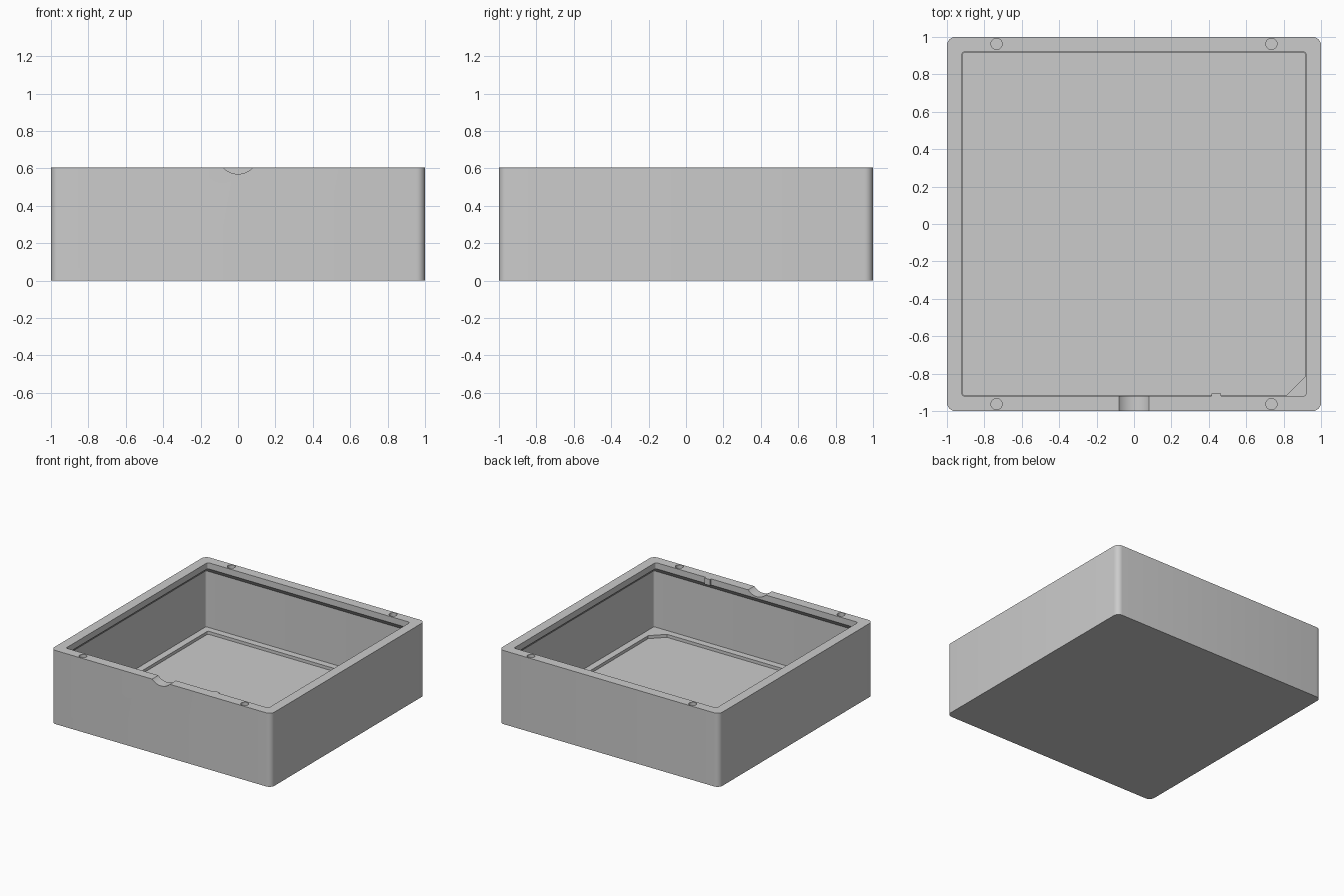
import bpy, bmesh, math

cube = bpy.data.objects.get("Cube")
if cube:
    bpy.data.objects.remove(cube, do_unlink=True)

HEIGHT = 0.605
LIP, RECESS, LEDGE = 0.92, 0.97, 0.915   # half widths of the opening, cavity and ledge
LEDGE_TOP, FLOOR = 0.045, 0.02

grey = bpy.data.materials.new("plain grey")
grey.use_nodes = True
grey.diffuse_color = (0.6, 0.6, 0.6, 1)
grey.node_tree.nodes["Principled BSDF"].inputs["Base Color"].default_value = (0.6, 0.6, 0.6, 1)


def finish(name, bm):
    bmesh.ops.recalc_face_normals(bm, faces=bm.faces)
    mesh = bpy.data.meshes.new(name)
    bm.to_mesh(mesh)
    bm.free()
    mesh.materials.append(grey)
    obj = bpy.data.objects.new(name, mesh)
    bpy.context.collection.objects.link(obj)
    return obj


def rounded_ring(bm, half, radius, z, steps=6):
    """Ring of vertices on a square with rounded corners."""
    ring = []
    for corner in range(4):
        mid = math.radians(45 + 90 * corner)
        cx = math.copysign(half - radius, math.cos(mid))
        cy = math.copysign(half - radius, math.sin(mid))
        for i in range(steps + 1):
            a = math.radians(90 * (corner + i / steps))
            ring.append(bm.verts.new((cx + radius * math.cos(a), cy + radius * math.sin(a), z)))
    return ring


def prism(name, points, z0, z1):
    bm = bmesh.new()
    base = bm.faces.new([bm.verts.new((x, y, z0)) for x, y in points])
    top = bmesh.ops.extrude_face_region(bm, geom=[base])["geom"]
    verts = [v for v in top if isinstance(v, bmesh.types.BMVert)]
    bmesh.ops.translate(bm, verts=verts, vec=(0, 0, z1 - z0))
    return finish(name, bm)


def cut_cylinder(target, radius, depth, location, rotation=(0, 0, 0), sides=32):
    bpy.ops.mesh.primitive_cylinder_add(vertices=sides, radius=radius, depth=depth,
                                        location=location, rotation=rotation)
    cutter = bpy.context.object
    cutter.name = "cutter"
    cutter.hide_render = True
    cutter.data.materials.append(grey)
    mod = target.modifiers.new("cut", "BOOLEAN")
    mod.operation, mod.solver, mod.object = "DIFFERENCE", "EXACT", cutter
    bpy.context.view_layer.objects.active = target
    bpy.ops.object.modifier_apply(modifier=mod.name)
    bpy.data.objects.remove(cutter, do_unlink=True)


# Open box: outer wall, rim, lip with sloped underside, cavity, low ledge, floor
sections = [
    (1.0, 0.045, 0), (1.0, 0.045, HEIGHT),
    (LIP, 0.015, HEIGHT), (LIP, 0.015, HEIGHT - 0.05),
    (RECESS, 0.015, HEIGHT - 0.10), (RECESS, 0.015, LEDGE_TOP),
    (LEDGE, 0.01, LEDGE_TOP), (LEDGE, 0.01, FLOOR),
]
bm = bmesh.new()
rings = [rounded_ring(bm, *s) for s in sections]
for a, b in zip(rings, rings[1:]):
    for i in range(len(a)):
        j = (i + 1) % len(a)
        bm.faces.new((a[i], a[j], b[j], b[i]))
bm.faces.new(rings[0])
bm.faces.new(rings[-1])
box = finish("open_box", bm)

# Round sockets in the front and back rim
for sx in (-1, 1):
    for sy in (-1, 1):
        cut_cylinder(box, 0.03, 0.06, (0.735 * sx, 0.963 * sy, HEIGHT))

# Shallow finger notch in the front rim
cut_cylinder(box, 0.109, 0.3, (0, -1, HEIGHT + 0.074), (math.pi / 2, 0, 0), 64)

# Small tab on the inside of the front lip
prism("lip_tab", [(0.415, -0.925), (0.465, -0.925), (0.465, -0.905), (0.415, -0.905)],
      HEIGHT - 0.05, HEIGHT)

# Triangular gusset filling one corner of the ledge
prism("ledge_corner", [(0.81, -0.92), (0.92, -0.92), (0.92, -0.81)], FLOOR, LEDGE_TOP)

bpy.ops.object.select_all(action="DESELECT")
box.select_set(True)
bpy.context.view_layer.objects.active = box
bpy.ops.object.shade_smooth_by_angle(angle=math.radians(30))
